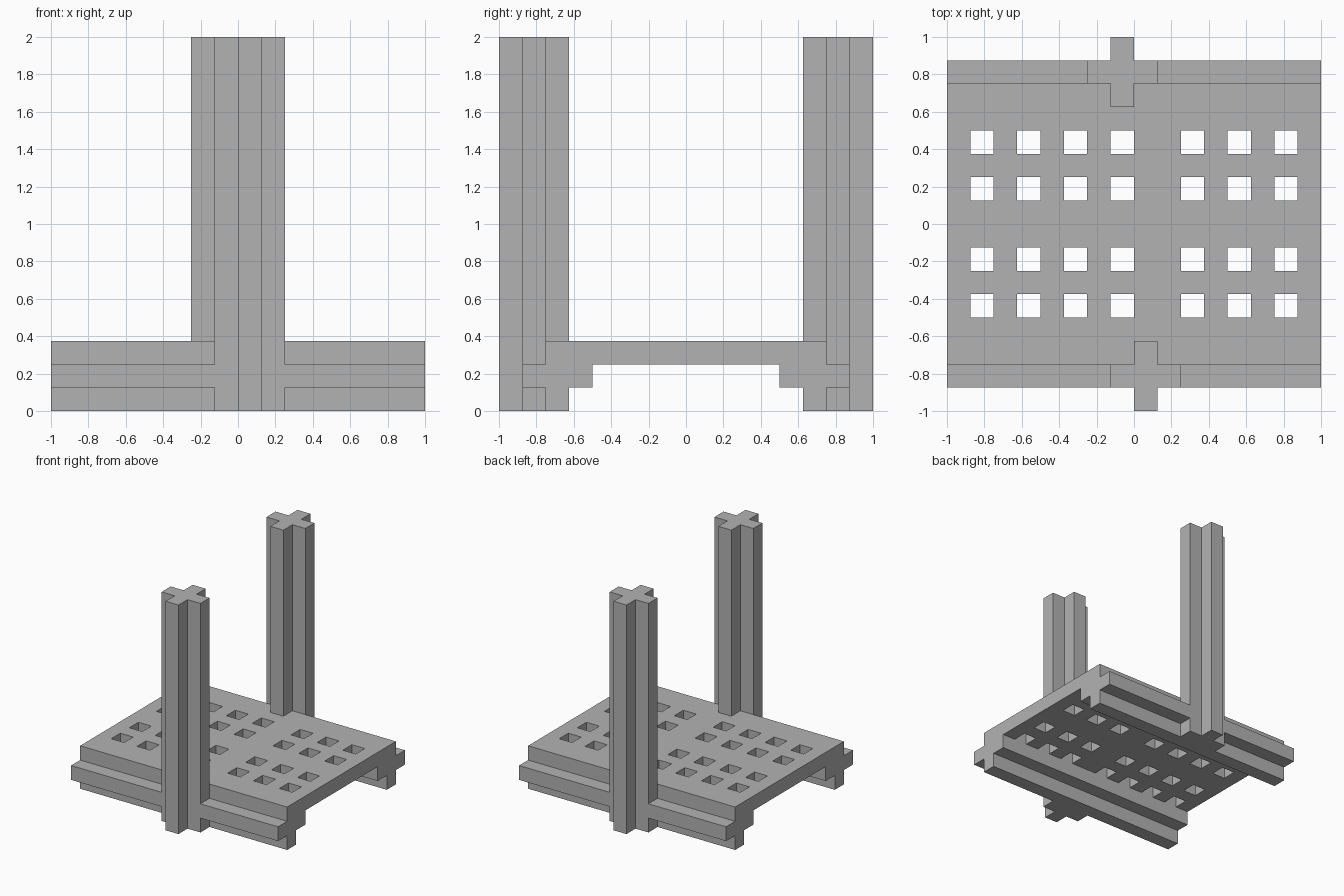
import bpy
import bmesh
import math
from mathutils import Matrix, Vector

U = 0.125  # module: every part sits on this grid

default = bpy.data.objects.get("Cube")
if default:
    bpy.data.objects.remove(default, do_unlink=True)

grey = bpy.data.materials.new("plain grey")
grey.use_nodes = True
colour = (0.45, 0.45, 0.45, 1)
grey.diffuse_color = colour
grey.node_tree.nodes["Principled BSDF"].inputs["Base Color"].default_value = colour


def finish(name, bm):
    bmesh.ops.recalc_face_normals(bm, faces=bm.faces)
    mesh = bpy.data.meshes.new(name)
    bm.to_mesh(mesh)
    bm.free()
    mesh.materials.append(grey)
    obj = bpy.data.objects.new(name, mesh)
    bpy.context.collection.objects.link(obj)
    return obj


def extrude_up(bm, height):
    """Thicken the flat faces of bm into a closed solid."""
    top = bmesh.ops.extrude_face_region(bm, geom=bm.faces[:], use_keep_orig=True)["geom"]
    verts = [g for g in top if isinstance(g, bmesh.types.BMVert)]
    bmesh.ops.translate(bm, verts=verts, vec=(0, 0, height))


def cross_bar(name, length, matrix):
    """Bar with a plus-shaped section, one module per arm."""
    a, b = U / 2, U * 1.5
    bm = bmesh.new()
    quarter = [(b, -a), (b, a), (a, a)]
    points = [Matrix.Rotation(k * math.pi / 2, 3, "Z") @ Vector((x, y, 0))
              for k in range(4) for x, y in quarter]
    bm.faces.new([bm.verts.new(p) for p in points])
    extrude_up(bm, length)
    bmesh.ops.transform(bm, matrix=matrix, verts=bm.verts)
    return finish(name, bm)


# Perforated deck: a flat grid with the hole cells left out
hole_columns = (1, 3, 5, 7, 10, 12, 14)
hole_rows = (2, 4, 7, 9)
bm = bmesh.new()
grid = [[bm.verts.new(((i - 8) * U, (j - 6) * U, 2 * U)) for j in range(13)]
        for i in range(17)]
for i in range(16):
    for j in range(12):
        if not (i in hole_columns and j in hole_rows):
            bm.faces.new((grid[i][j], grid[i + 1][j], grid[i + 1][j + 1], grid[i][j + 1]))
extrude_up(bm, U)
bmesh.ops.delete(bm, geom=[v for v in bm.verts if not v.link_faces], context="VERTS")
bmesh.ops.dissolve_limit(bm, angle_limit=0.01, verts=bm.verts, edges=bm.edges)
finish("perforated_deck", bm)

# Each side has a rail lying along x and a post; the back is the front turned half round
along_x = Matrix.Rotation(math.pi / 2, 4, "Y")
for side, angle in (("front", 0), ("back", math.pi)):
    turn = Matrix.Rotation(angle, 4, "Z")
    cross_bar(side + "_rail", 2,
              turn @ Matrix.Translation((-1, -5.5 * U, 1.5 * U)) @ along_x)
    cross_bar(side + "_post", 2,
              turn @ Matrix.Translation((U / 2, -6.5 * U, 0)))
